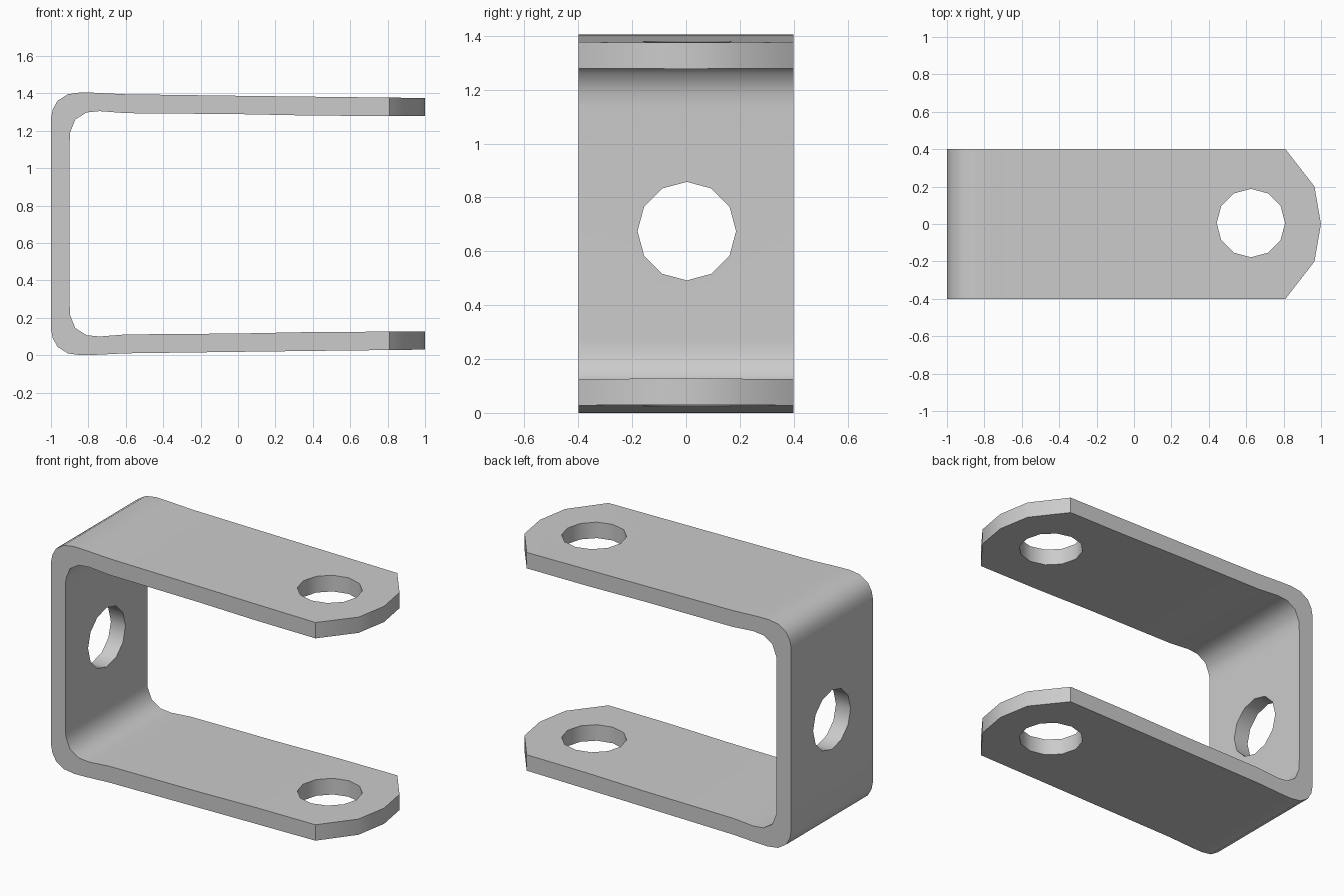
import bpy
from math import radians, cos, sin, pi
from mathutils import Vector

if "Cube" in bpy.data.objects:
    bpy.data.objects.remove(bpy.data.objects["Cube"])

HEIGHT = 1.405


def prism(name, points, offset):
    """Closed solid from a planar outline swept along an offset vector."""
    n = len(points)
    base = [Vector(p) for p in points]
    verts = base + [p + Vector(offset) for p in base]
    faces = [list(range(n)), list(range(2 * n - 1, n - 1, -1))]
    faces += [[i, i + n, (i + 1) % n + n, (i + 1) % n] for i in range(n)]
    mesh = bpy.data.meshes.new(name)
    mesh.from_pydata(verts, [], faces)
    obj = bpy.data.objects.new(name, mesh)
    bpy.context.collection.objects.link(obj)
    # consistent outward normals
    import bmesh
    bm = bmesh.new()
    bm.from_mesh(mesh)
    bmesh.ops.recalc_face_normals(bm, faces=bm.faces)
    bm.to_mesh(mesh)
    bm.free()
    return obj


def cut(target, cutter, operation):
    cutter.hide_render = True
    mod = target.modifiers.new("cut", 'BOOLEAN')
    mod.operation = operation
    mod.solver = 'EXACT'
    mod.object = cutter
    bpy.context.view_layer.objects.active = target
    bpy.ops.object.modifier_apply(modifier=mod.name)
    bpy.data.objects.remove(cutter)


def ring(radius=0.183, sides=12):
    return [(radius * cos(2 * pi * i / sides), radius * sin(2 * pi * i / sides))
            for i in range(sides)]


# Bent strap: lower half of the side profile, mirrored to the top
outer = [(1.0, 0.03), (0.4, 0.023), (0.0, 0.018), (-0.6, 0.01), (-0.76, 0.002),
         (-0.84, 0.0), (-0.91, 0.01), (-0.965, 0.045), (-0.99, 0.09), (-1.0, 0.14)]
inner = [(-0.9, 0.27), (-0.898, 0.215), (-0.87, 0.145), (-0.81, 0.107),
         (-0.74, 0.10), (-0.6, 0.111), (0.0, 0.116), (0.4, 0.124), (1.0, 0.127)]


def flip(pts):
    return [(x, HEIGHT - z) for x, z in reversed(pts)]


profile = outer + flip(outer) + flip(inner) + inner
bracket = prism("u_bracket", [(x, -0.4, z) for x, z in profile], (0, 0.8, 0))

# Tapered arm ends
plan = [(-1.2, -0.5), (0.73, -0.5), (0.81, -0.4), (0.965, -0.2), (0.9995, 0),
        (0.965, 0.2), (0.81, 0.4), (0.73, 0.5), (-1.2, 0.5)]
cut(bracket, prism("end_trim", [(x, y, -0.5) for x, y in plan], (0, 0, 2.5)), 'INTERSECT')

# Pin holes through both arms, and a hole through the back plate
cut(bracket, prism("pin_hole", [(0.625 + a, 0.005 + b, -0.5) for a, b in ring()],
                   (0, 0, 2.5)), 'DIFFERENCE')
cut(bracket, prism("back_hole", [(-1.3, 0.003 + a, 0.675 + b) for a, b in ring()],
                   (0.6, 0, 0)), 'DIFFERENCE')

bpy.ops.object.select_all(action='DESELECT')
bracket.select_set(True)
bpy.context.view_layer.objects.active = bracket
bpy.ops.object.shade_smooth_by_angle(angle=radians(40))
